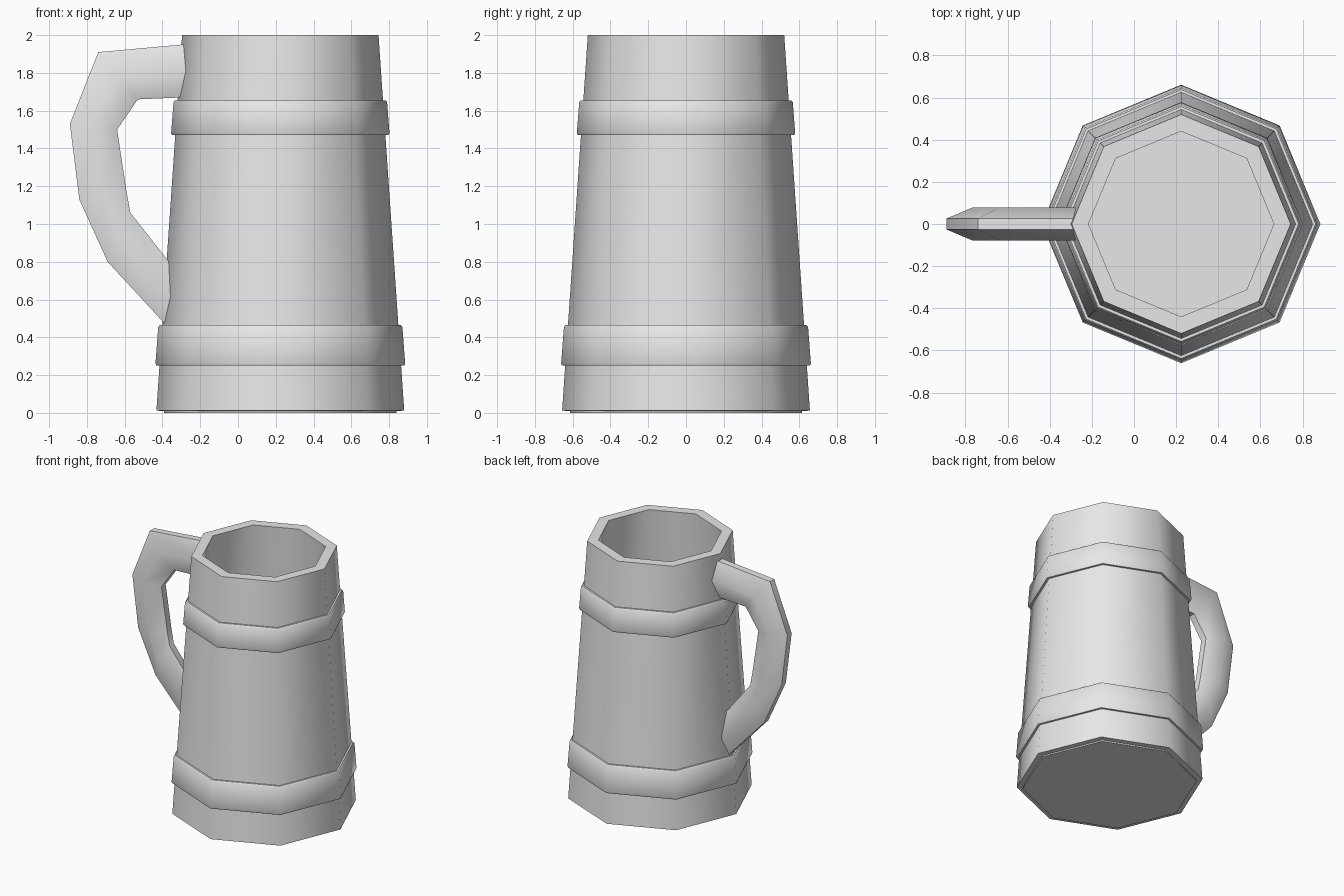
import bpy, bmesh, math
from mathutils import Vector

if "Cube" in bpy.data.objects:
    bpy.data.objects.remove(bpy.data.objects["Cube"])

grey = bpy.data.materials.new("plain_grey")
grey.use_nodes = True
grey.diffuse_color = (0.8, 0.8, 0.8, 1)
grey.node_tree.nodes["Principled BSDF"].inputs["Base Color"].default_value = grey.diffuse_color

AXIS_X = 0.224
SIDES = 8


def finish(name, bm):
    bmesh.ops.recalc_face_normals(bm, faces=bm.faces)
    mesh = bpy.data.meshes.new(name)
    bm.to_mesh(mesh)
    bm.free()
    mesh.materials.append(grey)
    obj = bpy.data.objects.new(name, mesh)
    bpy.context.collection.objects.link(obj)
    bpy.ops.object.select_all(action="DESELECT")
    obj.select_set(True)
    bpy.context.view_layer.objects.active = obj
    bpy.ops.object.shade_smooth_by_angle(angle=math.radians(50))


def skin(bm, rings, closed=False):
    """Bridge consecutive vertex rings, then loop round or cap the ends."""
    n = len(rings[0])
    pairs = list(zip(rings, rings[1:])) + ([(rings[-1], rings[0])] if closed else [])
    for a, b in pairs:
        for i in range(n):
            j = (i + 1) % n
            bm.faces.new((a[i], a[j], b[j], b[i]))
    if not closed:
        bm.faces.new(rings[0])
        bm.faces.new(rings[-1])


def lathe(name, profile, closed=False):
    bm = bmesh.new()
    rings = []
    for r, z in profile:
        angles = [math.tau * i / SIDES for i in range(SIDES)]
        rings.append([bm.verts.new((AXIS_X + r * math.cos(a), r * math.sin(a), z)) for a in angles])
    skin(bm, rings, closed)
    finish(name, bm)


def wall(z):
    """Outer radius of the tapering body."""
    return 0.656 - 0.068 * z


# Hollow tapering body with a small foot, rim and inner floor
lathe("mug_body", [(0.615, 0), (0.615, 0.01), (wall(0), 0.012), (wall(2), 2), (0.44, 2), (0.56, 0.1)])

# Two raised hoops
for name, low, high in (("lower_hoop", 0.25, 0.465), ("upper_hoop", 1.47, 1.655)):
    lathe(name, [(wall(low) - 0.02, low), (wall(low) + 0.017, low), (wall(low) + 0.022, low + 0.012),
                 (wall(high) + 0.022, high - 0.01), (wall(high) + 0.014, high),
                 (wall(high) - 0.02, high)], closed=True)

# Handle: flattened hexagonal section swept between outer and inner outlines
outer = [(-0.25, 1.954), (-0.74, 1.91), (-0.89, 1.53), (-0.84, 1.13), (-0.69, 0.8), (-0.34, 0.42)]
inner = [(-0.25, 1.672), (-0.53, 1.66), (-0.64, 1.5), (-0.575, 1.06), (-0.575, 1.06), (-0.31, 0.73)]
inner[3], inner[4] = (-0.59, 1.17), (-0.57, 1.06)
bm = bmesh.new()
rings = []
for (ox, oz), (ix, iz) in zip(outer, inner):
    o, i = Vector((ox, 0, oz)), Vector((ix, 0, iz))
    m, edge, side = (o + i) / 2, Vector((0, 0.026, 0)), Vector((0, 0.079, 0))
    rings.append([bm.verts.new(p) for p in (o - edge, o + edge, m + side, i + edge, i - edge, m - side)])
skin(bm, rings)
finish("handle", bm)
